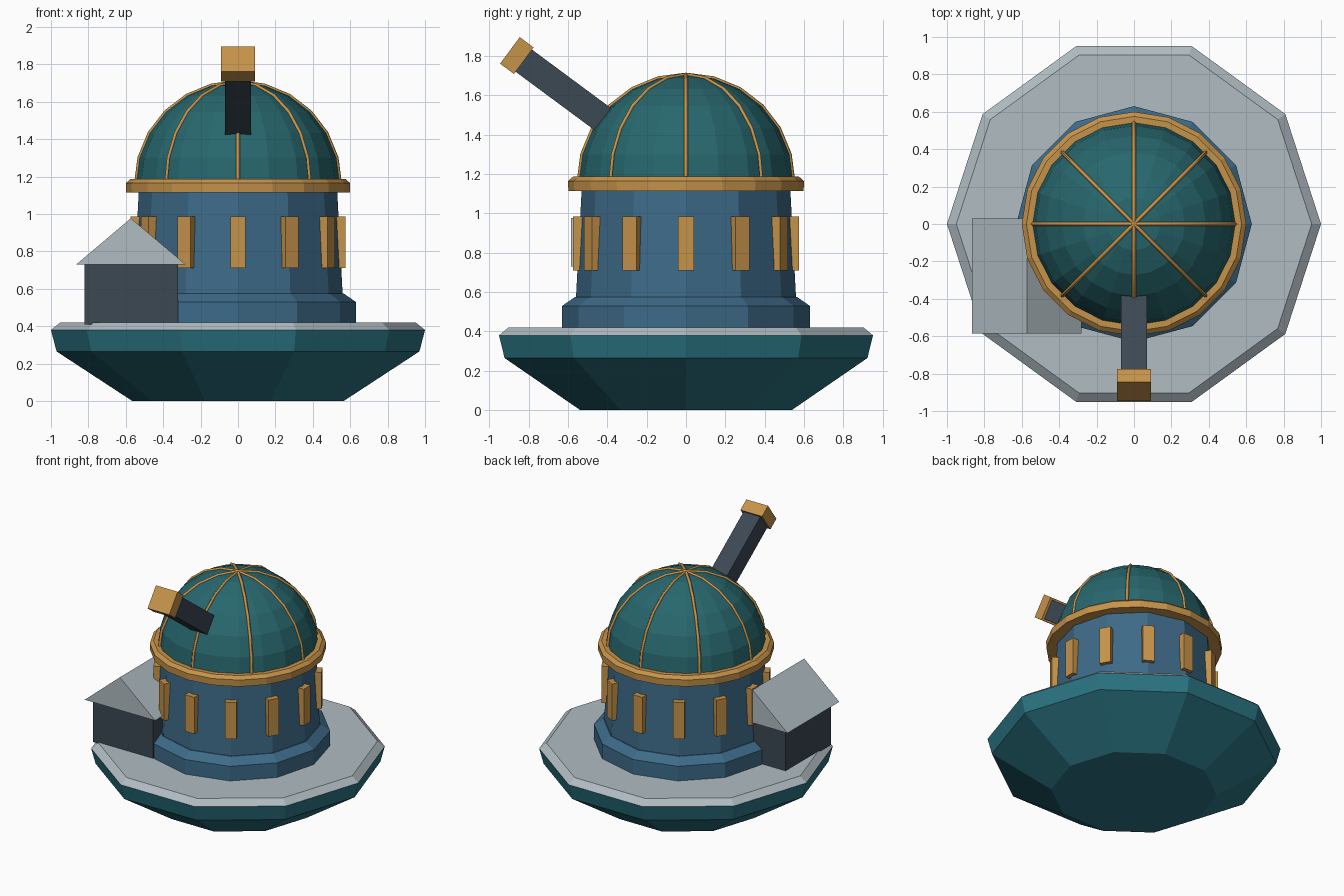
import bpy, bmesh
from math import sin, cos, pi, radians
from mathutils import Matrix, Vector

cube = bpy.data.objects.get("Cube")
if cube:
    bpy.data.objects.remove(cube)


def material(name, rgb):
    linear = [((c / 255 + 0.055) / 1.055) ** 2.4 for c in rgb] + [1]
    m = bpy.data.materials.new(name)
    m.use_nodes = True
    m.diffuse_color = linear
    m.node_tree.nodes["Principled BSDF"].inputs["Base Color"].default_value = linear
    return m


SEA_TEAL = material("sea teal", (42, 116, 130))
DOME_TEAL = material("dome teal", (39, 103, 109))
STONE = material("pale stone", (176, 188, 194))
BLUE = material("wall blue", (61, 106, 136))
BRASS = material("brass", (198, 147, 74))
SLATE = material("dark slate", (60, 72, 84))


def add_object(name, bm, mat):
    bmesh.ops.recalc_face_normals(bm, faces=bm.faces)
    mesh = bpy.data.meshes.new(name)
    bm.to_mesh(mesh)
    bm.free()
    mesh.materials.append(mat)
    ob = bpy.data.objects.new(name, mesh)
    bpy.context.collection.objects.link(ob)
    return ob


def lathe(name, profile, sides, mat):
    """Capped solid with a regular polygon at each (radius, height) step."""
    bm = bmesh.new()
    rings = []
    for r, z in profile:
        if r < 0.001:
            rings.append([bm.verts.new((0, 0, z))] * sides)
        else:
            rings.append([bm.verts.new((r * cos(2 * pi * i / sides),
                                        r * sin(2 * pi * i / sides), z))
                          for i in range(sides)])
    for low, high in zip(rings, rings[1:]):
        for i in range(sides):
            j = (i + 1) % sides
            corners = [low[i], low[j], high[j], high[i]]
            bm.faces.new(list(dict.fromkeys(corners)))
    bm.faces.new(rings[0])
    if profile[-1][0] > 0.001:
        bm.faces.new(rings[-1])
    return add_object(name, bm, mat)


def box(name, size, matrix, mat):
    bm = bmesh.new()
    bmesh.ops.create_cube(bm, size=1, matrix=matrix @ Matrix.Diagonal((*size, 1)))
    return add_object(name, bm, mat)


# Floating base and terrace
lathe("base_hull", [(0.565, 0), (0.97, 0.265), (1, 0.38)], 10, SEA_TEAL)
lathe("terrace", [(1, 0.38), (0.95, 0.42)], 10, STONE)

# Drum walls with a stepped plinth
lathe("plinth", [(0.63, 0.41), (0.63, 0.53), (0.565, 0.575)], 12, BLUE)
lathe("drum_wall", [(0.56, 0.56), (0.53, 1.13)], 12, BLUE)

# Windows around the drum
for i in range(12):
    place = Matrix.Rotation(i * pi / 6, 4, "Z") @ Matrix.Translation((0.535, 0, 0.848))
    box(f"window_{i + 1}", (0.08, 0.08, 0.275), place, BRASS)

# Cornice ring and dome
lathe("cornice", [(0.598, 1.115), (0.6, 1.165), (0.575, 1.187)], 20, BRASS)
DOME_R, DOME_Z, STEPS = 0.545, 1.16, 6
arc = [(DOME_R * cos(k * pi / 2 / STEPS), DOME_Z + DOME_R * sin(k * pi / 2 / STEPS))
       for k in range(STEPS + 1)]
lathe("dome", arc, 20, DOME_TEAL)

# Brass ribs, one arch per opposite pair
for i in range(4):
    curve = bpy.data.curves.new(f"dome_rib_{i + 1}", "CURVE")
    curve.dimensions = "3D"
    curve.bevel_depth = 0.011
    curve.bevel_resolution = 0
    spline = curve.splines.new("POLY")
    points = arc + [(-r, z) for r, z in arc[-2::-1]]
    spline.points.add(len(points) - 1)
    for p, (r, z) in zip(spline.points, points):
        p.co = (r * cos(i * pi / 4), r * sin(i * pi / 4), z, 1)
    curve.materials.append(BRASS)
    rib = bpy.data.objects.new(f"dome_rib_{i + 1}", curve)
    bpy.context.collection.objects.link(rib)

# Telescope, with local +y pointing down the barrel into the dome
aim = Matrix.Translation((0, -0.86, 1.803)) @ Matrix.Rotation(radians(-36.5), 4, "X")
box("telescope_barrel", (0.14, 0.72, 0.14), aim @ Matrix.Translation((0, 0.36, 0)), SLATE)
box("telescope_cap", (0.18, 0.088, 0.168), aim, BRASS)

# Side house with a gable roof
box("house_walls", (0.5, 0.54, 0.325), Matrix.Translation((-0.572, -0.278, 0.573)), SLATE)
bm = bmesh.new()
outline = [(-0.865, 0.73), (-0.28, 0.73), (-0.573, 0.977)]
gable = bm.faces.new([bm.verts.new((x, -0.585, z)) for x, z in outline])
extruded = bmesh.ops.extrude_face_region(bm, geom=[gable], use_keep_orig=True)
bmesh.ops.translate(bm, vec=Vector((0, 0.615, 0)),
                    verts=[v for v in extruded["geom"] if isinstance(v, bmesh.types.BMVert)])
add_object("house_roof", bm, STONE)
